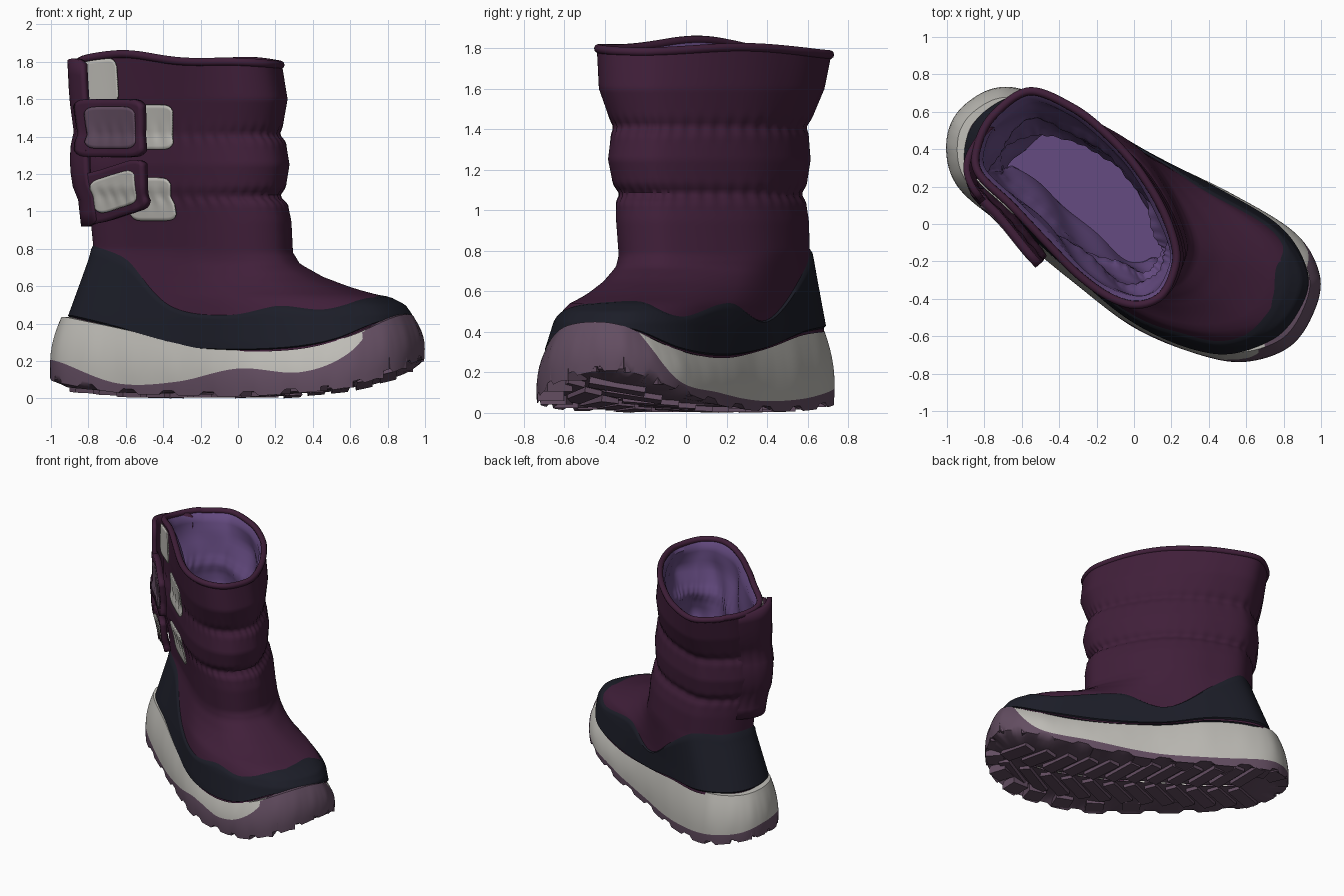
import bpy, bmesh, math
from mathutils import Vector, Matrix

if "Cube" in bpy.data.objects:
    bpy.data.objects.remove(bpy.data.objects["Cube"], do_unlink=True)


def material(name, rgb):
    m = bpy.data.materials.new(name)
    m.use_nodes = True
    m.diffuse_color = (*rgb, 1)
    m.node_tree.nodes["Principled BSDF"].inputs["Base Color"].default_value = (*rgb, 1)
    return m


PLUM = material("plum fabric", (.051, .0135, .041))
NAVY = material("navy trim", (.0115, .0125, .021))
GREY = material("light grey", (.515, .503, .468))
MAUVE = material("mauve rubber", (.125, .075, .12))
LINING = material("purple lining", (.13, .07, .22))

# Outlines run anticlockwise from the heel, past the toe at about u = 9
SOLE = [(-.9, .64), (-1, .45), (-.94, .2), (-.64, -.05), (-.32, -.31), (0, -.55), (.33, -.69), (.59, -.735),
        (.83, -.655), (.96, -.47), (.99, -.27), (.86, -.05), (.52, .16), (.11, .36), (-.28, .58), (-.66, .73)]
SHAFT = [(-.75, .6), (-.84, .44), (-.84, .28), (-.66, .1), (-.48, -.09), (-.3, -.27), (-.13, -.39), (.02, -.43),
         (.15, -.38), (.22, -.25), (.23, -.12), (.16, .07), (.03, .26), (-.14, .45), (-.33, .62), (-.56, .72)]
# Heights around the outline: trim top, midsole top, rubber top, sole edge
TRIM = [.82, .83, .82, .74, .5, .45, .5, .48, .53, .55, .55, .48, .55, .46, .66, .82]
MID = [.42, .43, .43, .37, .29, .27, .28, .33, .42, .45, .42, .33, .29, .33, .4, .42]
RUBBER = [.15, .2, .19, .08, .09, .16, .14, .24, .48, .5, .46, .17, .1, .06, .07, .12]
EDGE = [.08, .1, .08, .03, .015, .01, .03, .06, .14, .2, .2, .12, .04, .01, .01, .04]
# Shaft limits by height: z, x min, x max, y min, y max
LEVELS = [(.75, -.77, .29, -.33, .605), (.95, -.79, .28, -.345, .6), (1.04, -.8, .26, -.345, .585),
          (1.08, -.8, .215, -.325, .56), (1.13, -.83, .25, -.36, .59), (1.25, -.85, .27, -.385, .61),
          (1.37, -.84, .25, -.37, .6), (1.41, -.82, .215, -.355, .585), (1.46, -.83, .235, -.38, .62),
          (1.6, -.85, .26, -.43, .68), (1.78, -.86, .23, -.44, .715)]
TOE_SPREAD = [(.3, .92), (.45, .9), (.5, .85), (.54, .74), (.57, .56), (.6, .42), (.65, .23), (.72, .05), (.78, 0)]
HEEL_SPREAD = [(.3, .72), (.43, .58), (.8, 0)]
GROUND = [(-1.1, .08), (-.9, .03), (-.5, 0), (.2, 0), (.6, .04), (.9, .12), (1.1, .21)]
BULGE = [(.5, .05), (.8, .08), (1.2, .065), (1.8, .03)]
COLS = 192
US = [16 * i / COLS for i in range(COLS)]


def table(rows, x):
    x = min(max(x, rows[0][0]), rows[-1][0])
    for a, b in zip(rows, rows[1:]):
        if x <= b[0]:
            f = (x - a[0]) / (b[0] - a[0])
            return [p + (q - p) * f for p, q in zip(a[1:], b[1:])]


def around(values, u):
    """Closed smooth curve through values."""
    i = math.floor(u)
    t = u - i
    tup = not isinstance(values[0], (int, float))
    a, b, c, d = [Vector(values[(i + k) % 16]) if tup else values[(i + k) % 16] for k in (-1, 0, 1, 2)]
    return b + (c - a) * (t / 2) + (a * 2 - b * 5 + c * 4 - d) * (t * t / 2) + (b * 3 - a - c * 3 + d) * (t ** 3 / 2)


def along(p):
    return .84 * p.x - .545 * p.y


def bump(x, centre, width):
    return math.exp(-((x - centre) / width) ** 2)


def section(u, z):
    """Horizontal outline of the upper: shaft above, spreading to the sole below."""
    x0, x1, y0, y1 = table(LEVELS, z)
    p, q = around(SHAFT, u), around(SOLE, u)
    p = Vector((x0 + (p.x + .86) / 1.09 * (x1 - x0), y0 + (p.y + .43) / 1.15 * (y1 - y0)))
    p += Vector((.545, .84)) * table(BULGE, z)[0] * bump(u, 12.7, 1.5)
    f = min(max((along(q) + .2) / .9, 0), 1)
    f = f * f * (3 - 2 * f)
    w = table(TOE_SPREAD, z)[0] * f + table(HEEL_SPREAD, z)[0] * (1 - f)
    lean = min(max((z - .25) / .25, 0), 1)
    return p.lerp(q, w * (1 - .2 * lean * (bump(u, 6.5, 1.6) + bump(u, 11.8, 1.2))))


def push(curve, u, out):
    """Point on a curve moved outwards by a distance."""
    t = (curve(u + .05) - curve(u - .05)).normalized()
    return curve(u) + Vector((t.y, -t.x)) * out


def upper(u, z, out=0.0):
    out += .004 * math.sin(u * math.pi * 5) * (bump(z, 1.08, .05) + bump(z, 1.41, .05))
    p = push(lambda v: section(v, z), u, out)
    lift = .06 * bump(u, 3.2, 1.4) + .02 * bump(u, 6.5, 1.8) + .025 * bump(u, 12, 1.5) - .012 * bump(u, 15, 1.2)
    return Vector((p.x, p.y, z + lift * max(0, (z - 1.6) / .18)))


def sole(u, z, out=0.0):
    p = push(lambda v: around(SOLE, v), u, out)
    return Vector((p.x, p.y, z))


def mesh_object(name, bm, mats, smooth=True):
    me = bpy.data.meshes.new(name)
    bm.to_mesh(me)
    bm.free()
    for m in mats:
        me.materials.append(m)
    if smooth:
        me.polygons.foreach_set("use_smooth", [True] * len(me.polygons))
        me.set_sharp_from_angle(angle=math.radians(50))
    ob = bpy.data.objects.new(name, me)
    bpy.context.collection.objects.link(ob)
    return ob


def loft(name, rows, mats, slots=None, closed=True, cap_end=False):
    bm = bmesh.new()
    grid = [[bm.verts.new(p) for p in row] for row in rows]
    n = len(rows[0])
    for j, (lo, hi) in enumerate(zip(grid, grid[1:])):
        for i in range(n if closed else n - 1):
            k = (i + 1) % n
            bm.faces.new((lo[i], lo[k], hi[k], hi[i])).material_index = slots[j] if slots else 0
    if cap_end:
        bm.faces.new(grid[-1])
    bmesh.ops.remove_doubles(bm, verts=bm.verts, dist=.0002)
    return mesh_object(name, bm, mats)


# Quilted upper, starting at the midsole
loft("quilted_upper", [[upper(u, max(.25 + 1.53 * j / 84, around(MID, u) - .02)) for u in US] for j in range(85)],
     [PLUM])

# Navy trim with a wavy top edge
trim = []
for j in range(15):
    f = j / 14
    tuck = -.02 if j == 0 else -.006 if j == 14 else .012
    trim.append([upper(u, (around(MID, u) - .02) * (1 - f) + around(TRIM, u) * f, tuck) for u in US])
loft("navy_trim", trim, [NAVY])


# Crumpled lining that narrows towards the foot
def lining_point(u, j):
    z = 1.78 - j * .035
    fold = .016 * math.sin(u * math.pi / 2 + 7 * z) + .012 * math.sin(u * math.pi * .875 - 11 * z)
    return upper(u, z, -.015 if j == 0 else -.05 - .09 * (j / 30) ** 3 + fold * min(1, j / 5))


loft("lining", [[lining_point(u, j) for u in US] for j in range(30)], [LINING], cap_end=True)

# Binding round the top opening
curve = bpy.data.curves.new("rim_binding", "CURVE")
curve.dimensions = "3D"
curve.bevel_depth = .022
curve.bevel_resolution = 3
spline = curve.splines.new("POLY")
spline.points.add(COLS - 1)
for pt, u in zip(spline.points, US):
    pt.co = (*upper(u, 1.78, -.008), 1)
spline.use_cyclic_u = True
curve.materials.append(PLUM)
bpy.context.collection.objects.link(bpy.data.objects.new("rim_binding", curve))


# Sole: underside, rubber edge, grey midsole and top ledge
def inset(u, k, z=None):
    q = around(SOLE, u)
    s = min(max(along(q), -.75), .75)
    p = Vector((.84 * s, -.545 * s)).lerp(q, k)
    return Vector((p.x, p.y, table(GROUND, along(p))[0] + .03 if z is None else z))


def wall(u, part, f):
    top = around(MID, u)
    split = min(around(RUBBER, u), top)
    low = around(EDGE, u) + (.025 if math.sin(u * math.pi * 3) < -.4 else 0)
    z = low + (split - low) * f if part == 0 else split + (top - split) * f
    h = (z - low) / (top - low)
    ends = abs(along(around(SOLE, u)))
    return sole(u, z, -(.025 + .03 * ends) * h * h + .008 * math.sin(h * math.pi))


rows = [[inset(u, k) for u in US] for k in (.02, .3, .6, .88)]
rows += [[wall(u, 0, j / 6) for u in US] for j in range(7)]
rows += [[wall(u, 1, j / 6) for u in US] for j in range(1, 7)]
rows += [[inset(u, .72, around(MID, u)) for u in US]]
base = loft("sole", rows, [MAUVE, GREY], [0] * 10 + [1] * 7)
for face in base.data.polygons:
    if along(face.center) > .93:
        face.material_index = 0

# Tread: mirrored chevron bars and blocks round the edge
tread = bmesh.new()


def block(pos, turn, pitch, size):
    m = (Matrix.Translation(pos) @ Matrix.Rotation(math.atan2(-.545, .84), 4, "Z") @ Matrix.Rotation(-pitch, 4, "Y")
         @ Matrix.Rotation(turn, 4, "Z") @ Matrix.Diagonal((*size, 1)))
    bmesh.ops.create_cube(tread, size=1, matrix=m)


for i in range(12):
    s = -.8 + i * .15
    pitch = math.atan((table(GROUND, s + .08)[0] - table(GROUND, s - .08)[0]) / .16)
    for side in (-1, 1):
        t = side * .15
        pos = (.84 * s + .545 * t, -.545 * s + .84 * t, table(GROUND, s)[0] + .04)
        block(pos, side * math.radians(125), pitch, (.28, .09, .07))
for i in range(24):
    u = (i + .25) * 2 / 3
    d = around(SOLE, u + .05) - around(SOLE, u - .05)
    block(sole(u, around(EDGE, u) + .037, -.07), math.atan2(d.y, d.x) + math.atan2(.545, .84), 0, (.13, .13, .06))
mesh_object("tread_lugs", tread, [MAUVE], smooth=False)


# Rounded panels that follow the shaft
def panel(name, mat, u0, u1, z0, z1, out0, out1, thick, tilt=0.0):
    rows = []
    for j in range(13):
        row = []
        for i in range(25):
            f = i / 24
            v = (j / 6 - 1) * ((z1 - z0) / 2 - .035 * abs(2 * f - 1) ** 8)
            z = (z0 + z1) / 2 + v + tilt * (f - .5)
            row.append(upper(u0 + (u1 - u0) * f, z, out0 + (out1 - out0) * f))
        rows.append(row)
    ob = loft(name, rows, [mat], closed=False)
    mod = ob.modifiers.new("thickness", "SOLIDIFY")
    mod.thickness = thick
    mod.offset = 0


panel("upper_fastening", GREY, 3.3, 4.68, 1.33, 1.57, .018, .018, .009)
panel("lower_fastening", GREY, 3.2, 4.58, .95, 1.18, .018, .018, .009)
panel("flap_fastening", GREY, 2.1, 3.1, 1.58, 1.765, .016, .016, .009)
panel("side_flap", PLUM, .3, 2.45, .92, 1.785, -.03, .075, .035)
panel("upper_strap", PLUM, 2.1, 4.2, 1.29, 1.6, .06, .12, .045)
panel("upper_strap_patch", MAUVE, 2.4, 4.02, 1.335, 1.56, .093, .14, .009)
panel("lower_strap", PLUM, 2.1, 4.2, .97, 1.24, .05, .12, .045, .1)
panel("lower_strap_patch", GREY, 2.45, 3.95, 1.015, 1.195, .086, .136, .009, .07)
